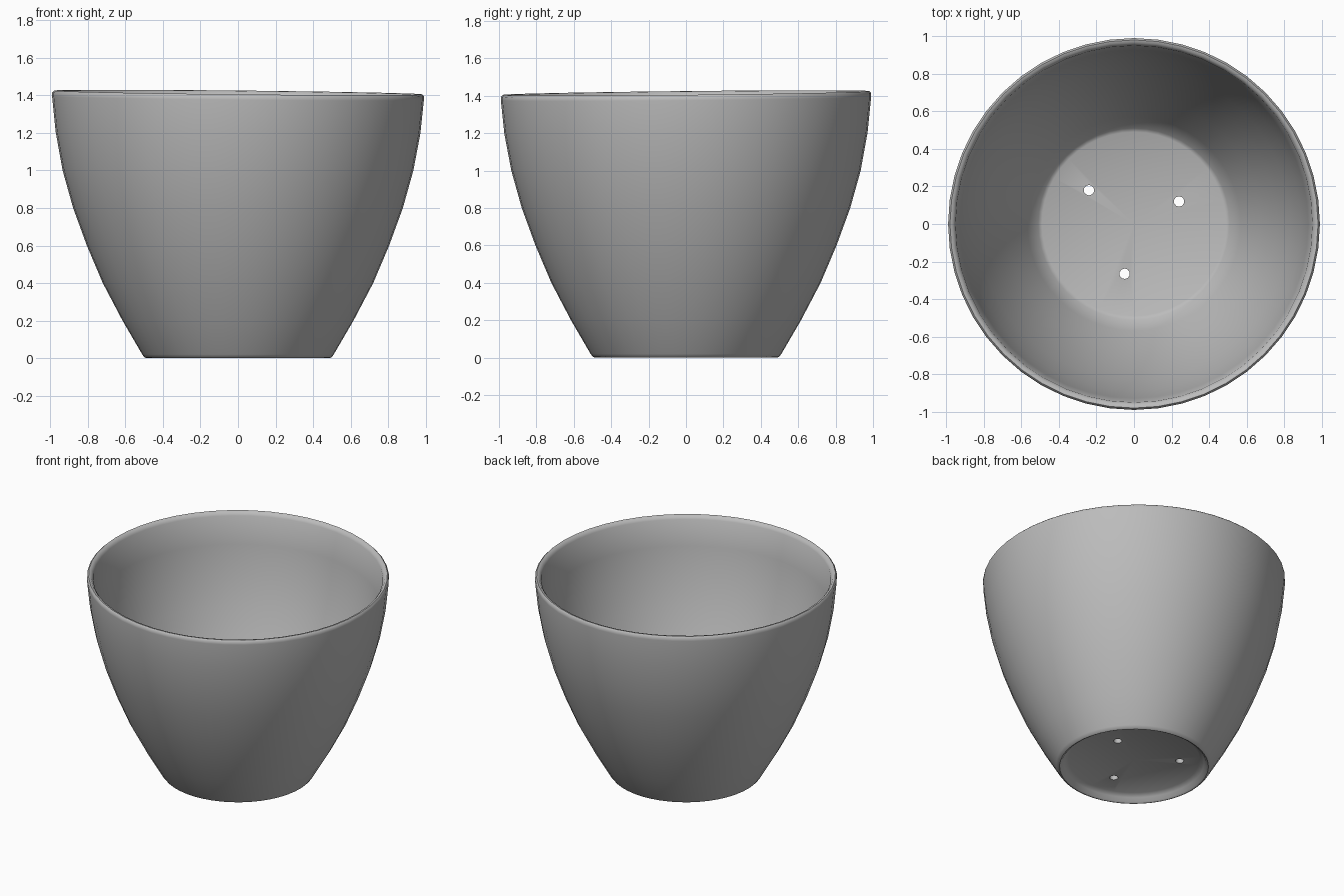
import bpy, bmesh, math

if "Cube" in bpy.data.objects:
    bpy.data.objects.remove(bpy.data.objects["Cube"])

SEGMENTS = 48
clay = bpy.data.materials.new("grey_clay")
clay.diffuse_color = (0.5, 0.5, 0.5, 1)
clay.use_nodes = True
clay.node_tree.nodes["Principled BSDF"].inputs["Base Color"].default_value = clay.diffuse_color

# Pot cross-section (radius, height): underside, foot ring, outer wall, lip, inner wall, floor
PROFILE = [(0, .05), (.43, .05), (.46, .03), (.475, .007), (.488, 0), (.498, .004), (.51, .02),
           (.615, .2), (.72, .4), (.805, .6), (.878, .8), (.934, 1.0), (.971, 1.2), (.99, 1.385),
           (.99, 1.405), (.98, 1.415), (.965, 1.412), (.95, 1.39),
           (.928, 1.2), (.89, 1.0), (.833, .8), (.76, .6), (.673, .4), (.568, .2),
           (.51, .1), (.49, .09), (0, .09)]


def lathe(name, profile):
    bm = bmesh.new()
    rings = []
    for r, z in profile:
        if r == 0:
            rings.append([bm.verts.new((0, 0, z))])
            continue
        ring = []
        for i in range(SEGMENTS):
            a = 2 * math.pi * i / SEGMENTS
            x, y = r * math.cos(a), r * math.sin(a)
            # the rim leans very slightly
            lean = 0.01 * (y - x) * max(0, (z - 1.0) / 0.4)
            ring.append(bm.verts.new((x, y, z + lean)))
        rings.append(ring)
    for lo, hi in zip(rings, rings[1:]):
        for i in range(SEGMENTS):
            j = (i + 1) % SEGMENTS
            if len(lo) == 1:
                bm.faces.new((lo[0], hi[j], hi[i]))
            elif len(hi) == 1:
                bm.faces.new((lo[i], lo[j], hi[0]))
            else:
                bm.faces.new((lo[i], lo[j], hi[j], hi[i]))
    bmesh.ops.recalc_face_normals(bm, faces=bm.faces)
    mesh = bpy.data.meshes.new(name)
    bm.to_mesh(mesh)
    bm.free()
    obj = bpy.data.objects.new(name, mesh)
    bpy.context.collection.objects.link(obj)
    mesh.materials.append(clay)
    return obj


pot = lathe("plant_pot", PROFILE)

# Three drainage holes through the floor
cutters = []
for x, y in [(-.24, .18), (.24, .12), (-.05, -.265)]:
    bpy.ops.mesh.primitive_cylinder_add(vertices=10, radius=.028, depth=.2, location=(x, y, .07))
    cutter = bpy.context.object
    cutter.name = "drain_hole_cutter"
    cutter.hide_render = True
    cutter.data.materials.append(clay)
    mod = pot.modifiers.new("drain_hole", 'BOOLEAN')
    mod.operation = 'DIFFERENCE'
    mod.solver = 'EXACT'
    mod.object = cutter
    cutters.append(cutter)

# Bake the holes, then remove the cutters
bpy.context.view_layer.update()
deps = bpy.context.evaluated_depsgraph_get()
baked = bpy.data.meshes.new_from_object(pot.evaluated_get(deps))
pot.modifiers.clear()
pot.data = baked
for cutter in cutters:
    bpy.data.objects.remove(cutter)

# Smooth walls with crisp hole edges
bpy.ops.object.select_all(action='DESELECT')
pot.select_set(True)
bpy.context.view_layer.objects.active = pot
bpy.ops.object.shade_smooth_by_angle(angle=math.radians(50))
